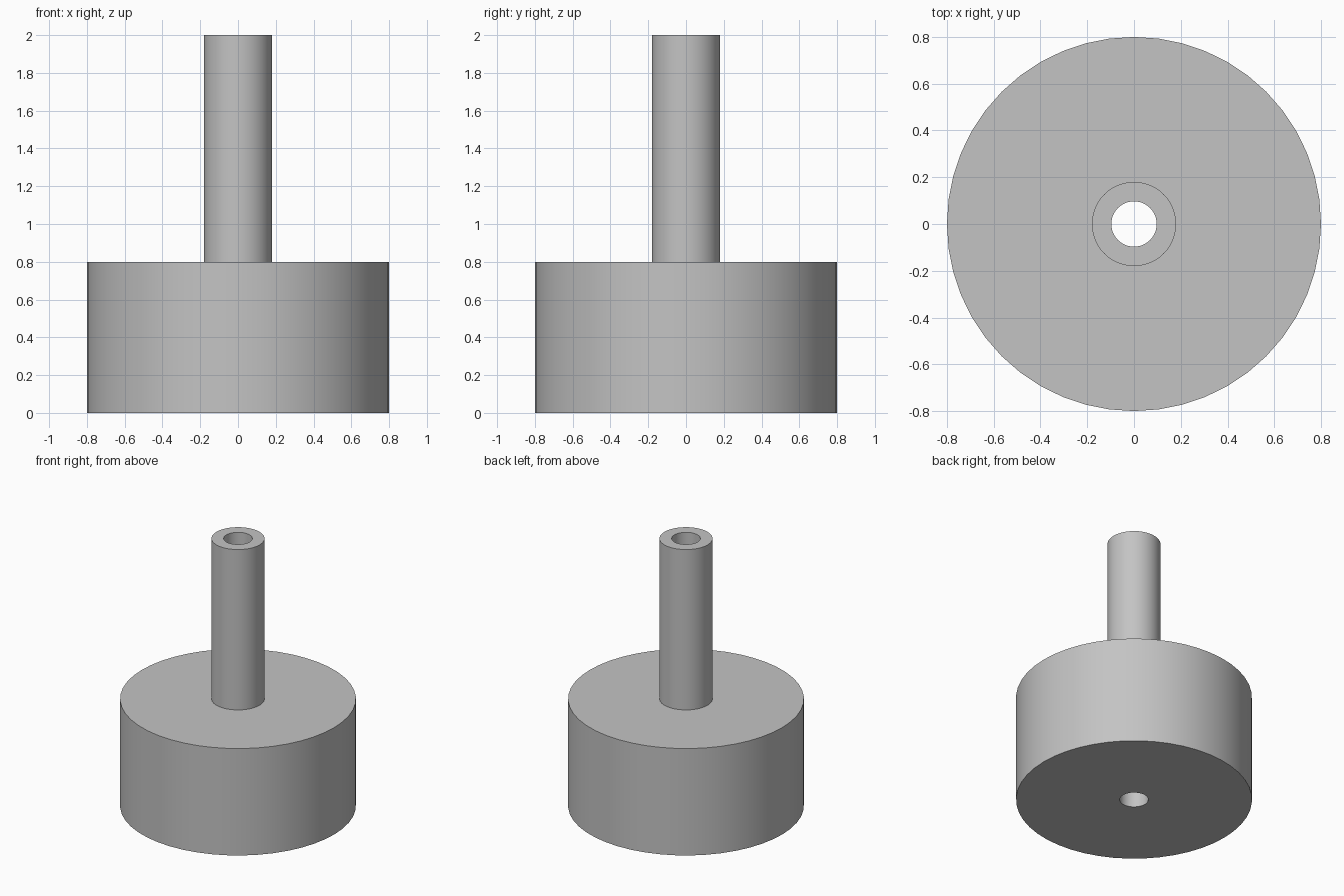
import bpy
import bmesh
import math

SEGMENTS = 48

default_cube = bpy.data.objects.get("Cube")
if default_cube:
    bpy.data.objects.remove(default_cube, do_unlink=True)

# Plain grey for the whole part
grey = bpy.data.materials.new("plain_grey")
grey.use_nodes = True
colour = (0.55, 0.55, 0.55, 1)
grey.diffuse_color = colour
grey.node_tree.nodes["Principled BSDF"].inputs["Base Color"].default_value = colour

# Closed radius/height profile: drum, stem and the bore running through both
drum, stem, bore = 0.8, 0.18, 0.097
shoulder, top = 0.8, 2.0
profile = [(bore, 0), (drum, 0), (drum, shoulder),
           (stem, shoulder), (stem, top), (bore, top)]


def lathe(name, outline, material):
    """Revolve a closed outline around the z axis."""
    bm = bmesh.new()
    verts = [bm.verts.new((r, 0, z)) for r, z in outline]
    edges = [bm.edges.new((a, b)) for a, b in zip(verts, verts[1:] + verts[:1])]
    bmesh.ops.spin(bm, geom=verts + edges, cent=(0, 0, 0), axis=(0, 0, 1),
                   angle=math.tau, steps=SEGMENTS, use_merge=True)
    bmesh.ops.remove_doubles(bm, verts=bm.verts, dist=0.0001)
    bmesh.ops.recalc_face_normals(bm, faces=bm.faces)
    mesh = bpy.data.meshes.new(name)
    bm.to_mesh(mesh)
    bm.free()
    mesh.materials.append(material)
    obj = bpy.data.objects.new(name, mesh)
    bpy.context.collection.objects.link(obj)
    return obj


# Drum with hollow stem, smooth round walls and crisp rims
body = lathe("drum_with_hollow_stem", profile, grey)
bpy.ops.object.select_all(action="DESELECT")
body.select_set(True)
bpy.context.view_layer.objects.active = body
bpy.ops.object.shade_smooth_by_angle(angle=math.radians(30))
